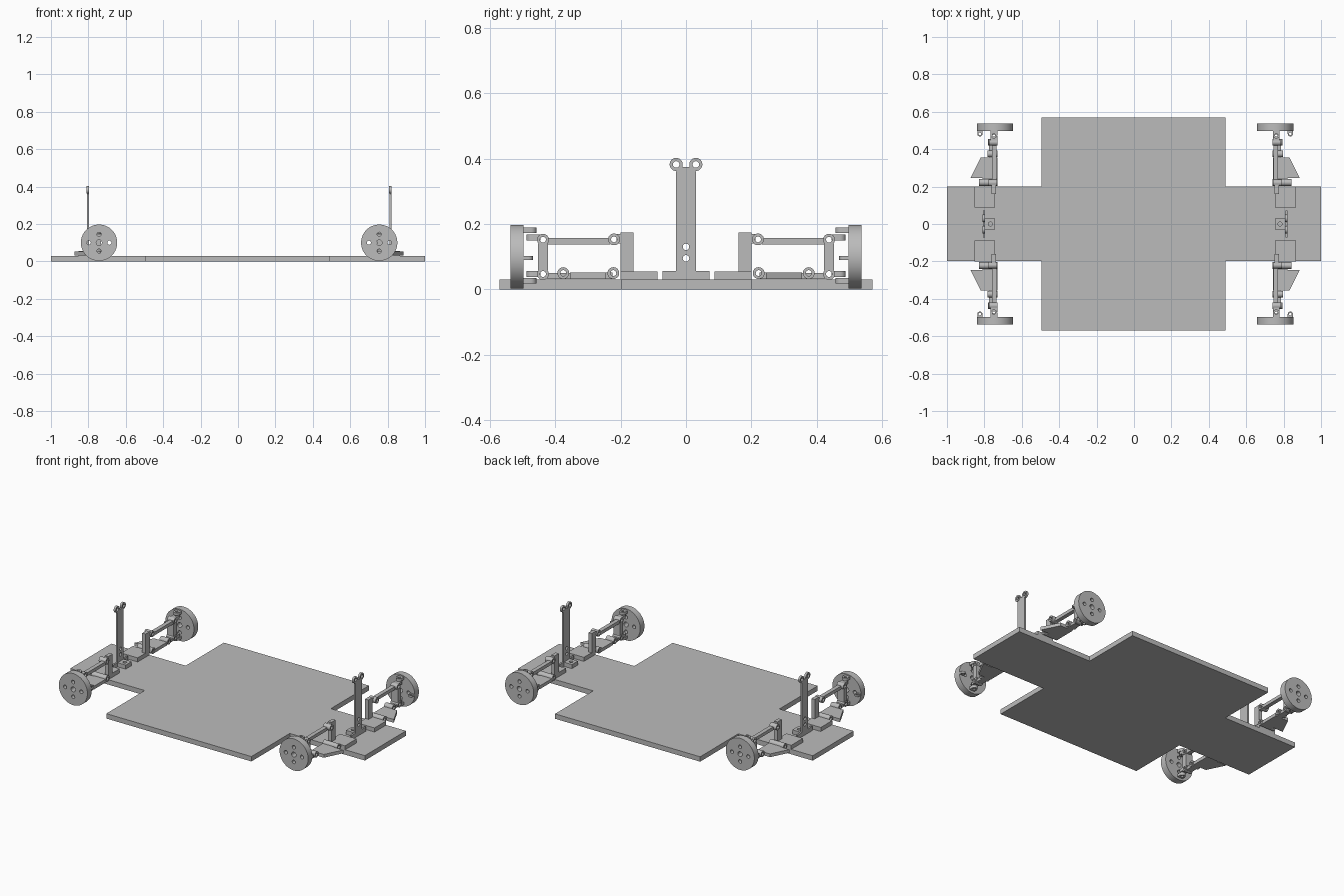
import bpy, math
from mathutils import Matrix

if "Cube" in bpy.data.objects:
    bpy.data.objects.remove(bpy.data.objects["Cube"], do_unlink=True)

grey = bpy.data.materials.new("light_grey")
grey.use_nodes = True
grey.diffuse_color = (0.5, 0.5, 0.5, 1)
grey.node_tree.nodes["Principled BSDF"].inputs["Base Color"].default_value = (0.5, 0.5, 0.5, 1)

# Plane axes (u, v) and extrusion axis w for each thickness direction
AXES = {
    "x": Matrix(((0, 0, 1), (1, 0, 0), (0, 1, 0))),
    "y": Matrix(((1, 0, 0), (0, 0, -1), (0, 1, 0))),
    "z": Matrix.Identity(3),
}
SHIFT = 0.006


def circle(u, v, r, n=28):
    return [(u + r * math.cos(2 * math.pi * i / n), v + r * math.sin(2 * math.pi * i / n)) for i in range(n)]


def rect(u0, u1, v0, v1):
    return [(u0, v0), (u1, v0), (u1, v1), (u0, v1)]


def lug(u, tip, root, half):
    """Rounded tongue whose eye sits at v = tip and whose root is at v = root."""
    arc = [(u + half * math.cos(a), tip - half * math.sin(a))
           for a in [math.pi * i / 12 for i in range(13)]]
    return [(u + half, root)] + arc + [(u - half, root)]


def solid(name, outline, lo, hi, axis="z", holes=(), side=(1, 1), shift=SHIFT):
    """Extrude an outline with round holes along one axis, mirrored by side."""
    curve = bpy.data.curves.new(name, "CURVE")
    curve.dimensions = "2D"
    curve.fill_mode = "BOTH"
    curve.extrude = (hi - lo) / 2
    for loop in [outline] + [circle(*h, n=20) for h in holes]:
        spline = curve.splines.new("POLY")
        spline.points.add(len(loop) - 1)
        for p, (u, v) in zip(spline.points, loop):
            p.co = (u, v, 0, 1)
        spline.use_cyclic_u = True
    temp = bpy.data.objects.new(name + "_profile", curve)
    bpy.context.scene.collection.objects.link(temp)
    bpy.context.view_layer.update()
    mesh = bpy.data.meshes.new_from_object(temp.evaluated_get(bpy.context.evaluated_depsgraph_get()))
    bpy.data.objects.remove(temp, do_unlink=True)
    bpy.data.curves.remove(curve)

    mid = (lo + hi) / 2 * (-1 if axis == "y" else 1)
    mesh.transform(Matrix.Translation((0, 0, mid)))
    mesh.transform(AXES[axis].to_4x4())
    mesh.transform(Matrix.Translation((shift, 0, 0)) @ Matrix.Diagonal((side[0], side[1], 1, 1)))
    bm = bmesh.new()
    bm.from_mesh(mesh)
    bmesh.ops.remove_doubles(bm, verts=bm.verts, dist=0.00001)
    bmesh.ops.recalc_face_normals(bm, faces=bm.faces)
    bm.to_mesh(mesh)
    bm.free()
    mesh.materials.clear()
    mesh.materials.append(grey)
    mesh.name = name
    obj = bpy.data.objects.new(name, mesh)
    bpy.context.scene.collection.objects.link(obj)
    bpy.ops.object.select_all(action="DESELECT")
    obj.select_set(True)
    bpy.context.view_layer.objects.active = obj
    bpy.ops.object.shade_smooth_by_angle(angle=math.radians(30))
    return obj


import bmesh

# Cross-shaped floor
solid("chassis_plate",
      [(-1, -.198), (-.495, -.198), (-.495, -.57), (.49, -.57), (.49, -.198), (1, -.198),
       (1, .2), (.49, .2), (.49, .57), (-.495, .57), (-.495, .2), (-1, .2)],
      0, .03, shift=0)

# Damper towers with two eyes at the top
for sx, end in ((-1, "right"), (1, "left")):
    side = (sx, 1)
    solid(f"{end}_tower",
          [(-.072, .03), (.072, .03), (.072, .056), (.03, .056), (.03, .36), (.018, .374),
           (-.018, .374), (-.03, .36), (-.03, .056), (-.072, .056)],
          .803, .814, "x", [(0, .13, .01), (0, .095, .01)], side)
    for y in (-.03, .03):
        solid(f"{end}_tower_eye", circle(y, .382, .02), .802, .815, "x", [(y, .382, .01)], side)
    solid(f"{end}_tower_foot", rect(.748, .803, -.029, .029), .03, .055, "z", [(.774, 0, .011)], side)

# Four matching suspension corners
for sx in (-1, 1):
    for sy in (-1, 1):
        tag = ("left" if sx > 0 else "right") + ("_back" if sy > 0 else "_front")

        def part(name, *args):
            return solid(f"{tag}_{name}", *args, side=(sx, sy))

        # Inner bracket
        part("mount_base", rect(.748, .86, .087, .2), .03, .055)
        part("mount_post", rect(.16, .2, .055, .174), .745, .768, "x")
        part("mount_tab", rect(.195, .212, .14, .17), .745, .768, "x")

        # Lower arm
        part("lower_arm_plate", [(.737, .225), (.815, .225), (.815, .245), (.88, .245),
                                 (.825, .355), (.737, .355)], .032, .052)
        part("lower_arm_end", rect(.742, .78, .35, .425), .032, .05)

        # Upper link
        part("upper_link", rect(.232, .424, .137, .157), .74, .765, "x")

        # Pivot barrels: y, z, x start, x end
        for name, y, z, x0, x1 in (
                ("lower_inner_pivot", .222, .05, .735, .835),
                ("damper_pivot", .375, .05, .735, .79),
                ("lower_outer_pivot", .437, .047, .735, .787),
                ("upper_inner_pivot", .22, .153, .738, .785),
                ("upper_outer_pivot", .437, .152, .735, .78)):
            part(name, circle(y, z, .018), x0, x1, "x", [(y, z, .009)])

        # Knuckle carrier
        part("carrier", rect(.422, .452, .06, .14), .738, .783, "x")
        for z in (.038, .15):
            part("carrier_flange", lug(.755, .47, .445, -.018), z, z + .018, "z", [(.755, .47, .008)])

        # Hub disc with a centre bore and four stud holes
        studs = [(.749 + dx, .1 + dz, .011) for dx, dz in ((.055, 0), (-.055, 0), (0, .045), (0, -.045))]
        part("hub_disc", circle(.749, .1, .097, 64), .496, .537, "y", [(.749, .1, .015)] + studs)

        # Hub lugs and steering arm
        for z in (.018, .172):
            part("hub_lug", lug(.755, .475, .5, .018), z, z + .017, "z", [(.755, .475, .008)])
        part("steering_arm", lug(.83, .482, .5, .014), .09, .102, "z", [(.83, .482, .007)])
